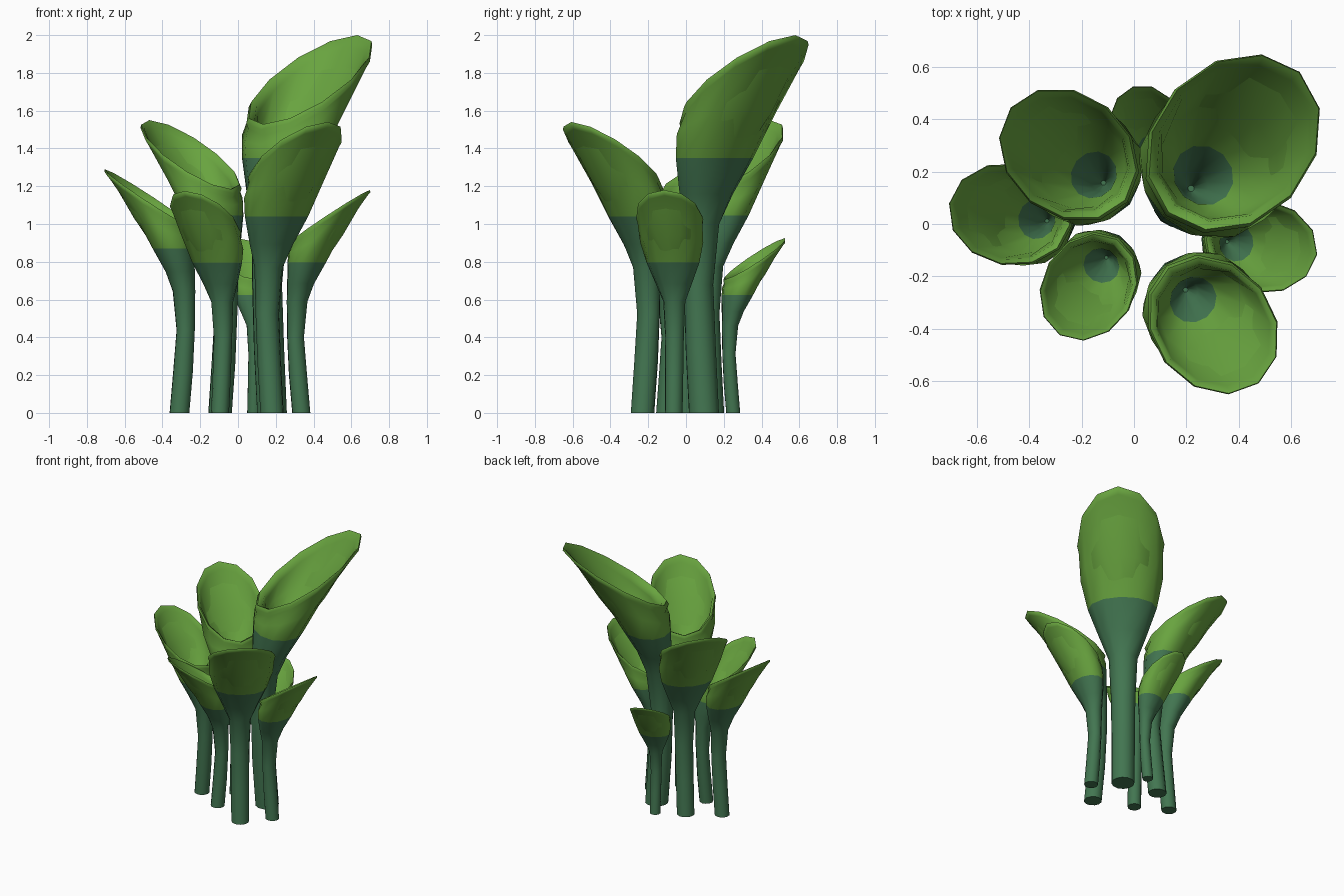
import bpy, bmesh, math

if "Cube" in bpy.data.objects:
    bpy.data.objects.remove(bpy.data.objects["Cube"])

SIDES = 12


def material(name, rgb):
    m = bpy.data.materials.new(name)
    m.diffuse_color = (*rgb, 1.0)
    m.use_nodes = True
    m.node_tree.nodes["Principled BSDF"].inputs["Base Color"].default_value = m.diffuse_color
    return m


stem_green = material("stem_deep_green", (0.055, 0.18, 0.082))
cup_green = material("cup_leaf_green", (0.14, 0.37, 0.05))

# Rings of a unit-high trumpet leaning to +x:
# (inner-side x, inner-side z, outer-side x, outer-side z, half width)
OUTER = [
    (-.041, 0, .041, 0, .040),
    (-.056, .17, .026, .17, .041),
    (-.064, .34, .012, .34, .042),
    (-.066, .50, .028, .50, .050),
    (-.064, .58, .058, .58, .082),
    (-.062, .675, .112, .675, .120),
]
CUP = [
    (-.060, .71, .190, .82, .143),
    (-.052, .735, .300, .975, .147),
    # rolled lip
    (-.058, .750, .313, .990, .152),
    (-.050, .764, .311, 1.0, .148),
    (-.032, .757, .302, .992, .137),
    (-.027, .735, .290, .970, .132),
    # inside of the cup
    (-.020, .71, .190, .80, .110),
]
THROAT = [
    (-.006, .675, .104, .675, .060),
    (.000, .60, .050, .60, .028),
    (.012, .50, .024, .50, .006),
]
RINGS = OUTER + CUP + THROAT


def trumpet(name, x, y, height, angle, lean=0.0):
    bm = bmesh.new()
    ca, sa = math.cos(math.radians(angle)), math.sin(math.radians(angle))
    loops = []
    for xl, zl, xr, zr, w in RINGS:
        loop = []
        for i in range(SIDES):
            t = 2 * math.pi * i / SIDES
            f = (1 + math.cos(t)) / 2
            z = zl + (zr - zl) * f
            u = xl + (xr - xl) * f + lean * z
            v = w * math.sin(t)
            loop.append(bm.verts.new((x + height * (u * ca - v * sa),
                                      y + height * (u * sa + v * ca),
                                      height * z)))
        loops.append(loop)
    # skin the rings; leaf green between the two horizontal colour borders
    first, last = len(OUTER) - 1, len(OUTER) + len(CUP)
    for k in range(len(loops) - 1):
        for i in range(SIDES):
            j = (i + 1) % SIDES
            f = bm.faces.new((loops[k][i], loops[k][j], loops[k + 1][j], loops[k + 1][i]))
            f.material_index = 1 if first <= k < last else 0
    bm.faces.new(list(reversed(loops[0])))
    bm.faces.new(loops[-1])
    bm.normal_update()
    mesh = bpy.data.meshes.new(name)
    bm.to_mesh(mesh)
    bm.free()
    mesh.materials.append(stem_green)
    mesh.materials.append(cup_green)
    ob = bpy.data.objects.new(name, mesh)
    bpy.context.collection.objects.link(ob)
    bpy.ops.object.select_all(action='DESELECT')
    ob.select_set(True)
    bpy.context.view_layer.objects.active = ob
    bpy.ops.object.shade_smooth_by_angle(angle=math.radians(65))
    return ob


# The cluster: base position, height, lean direction
trumpet("tall_back_right_trumpet", .18, .095, 2.0, 47, .02)
trumpet("back_left_trumpet", -.095, .14, 1.55, 141)
trumpet("left_trumpet", -.31, .008, 1.29, 170)
trumpet("front_left_trumpet", -.095, -.11, 1.175, 239)
trumpet("front_right_trumpet", .18, -.23, 1.54, -52)
trumpet("right_trumpet", .335, -.065, 1.18, -8)
trumpet("small_back_trumpet", .085, .25, .925, 108)
